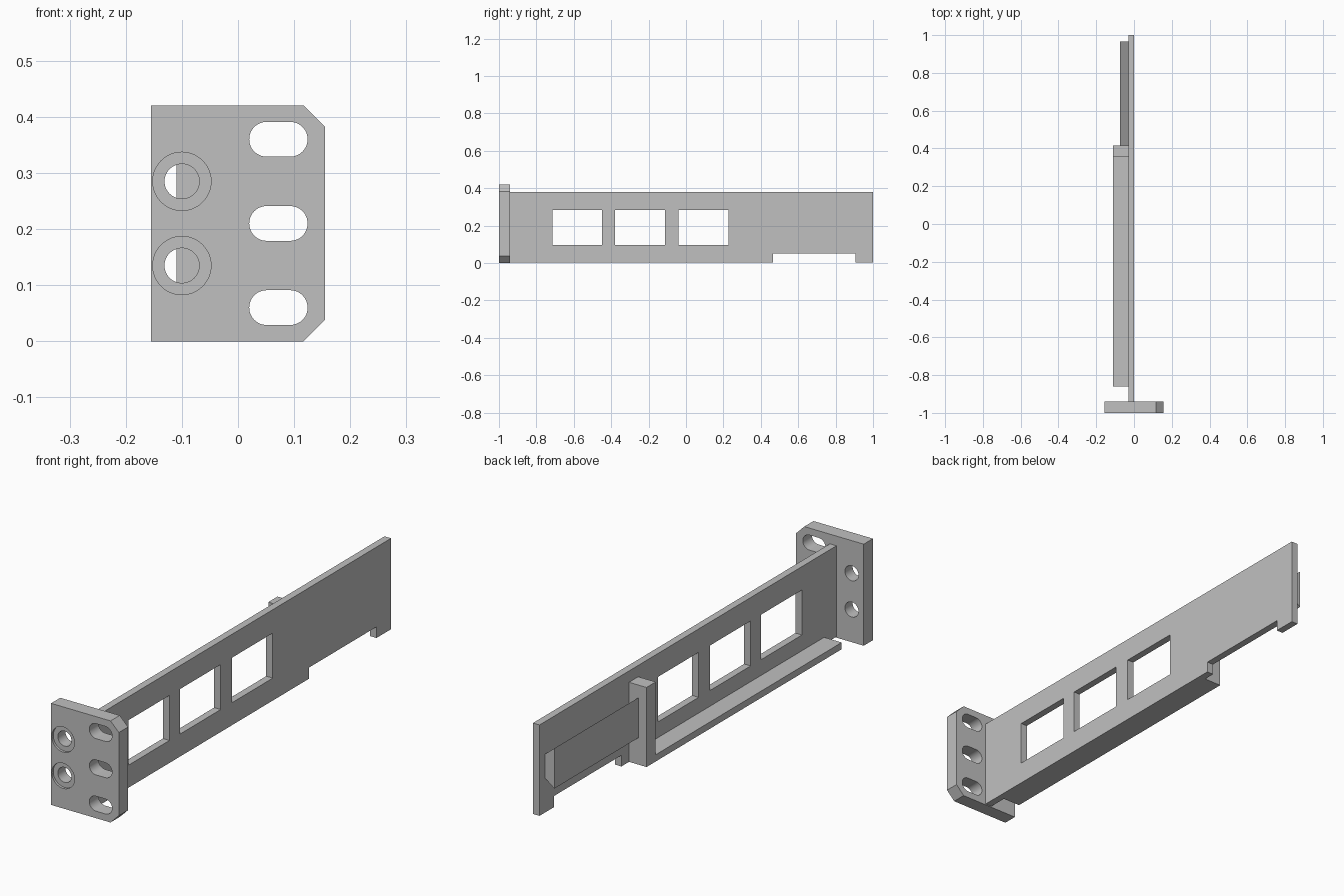
import bpy, bmesh, math
from mathutils import Vector

cube = bpy.data.objects.get("Cube")
if cube:
    bpy.data.objects.remove(cube, do_unlink=True)

grey = bpy.data.materials.new("plain grey")
grey.use_nodes = True
COLOUR = (0.53, 0.53, 0.53, 1)
grey.diffuse_color = COLOUR
grey.node_tree.nodes["Principled BSDF"].inputs["Base Color"].default_value = COLOUR

# Map a profile point (a, b) and a depth d to space, by extrusion axis
PLACE = {"x": lambda a, b, d: (d, a, b), "y": lambda a, b, d: (a, d, b)}


def prism(name, profile, axis, start, end):
    """Extrude a flat profile along an axis."""
    bm = bmesh.new()
    face = bm.faces.new([bm.verts.new(PLACE[axis](a, b, start)) for a, b in profile])
    new = bmesh.ops.extrude_face_region(bm, geom=[face])["geom"]
    shift = Vector(PLACE[axis](0, 0, end - start))
    bmesh.ops.translate(bm, vec=shift, verts=[v for v in new if isinstance(v, bmesh.types.BMVert)])
    bmesh.ops.recalc_face_normals(bm, faces=bm.faces)
    mesh = bpy.data.meshes.new(name)
    bm.to_mesh(mesh)
    bm.free()
    mesh.materials.append(grey)
    obj = bpy.data.objects.new(name, mesh)
    bpy.context.collection.objects.link(obj)
    return obj


def rect(a0, a1, b0, b1):
    return [(a0, b0), (a1, b0), (a1, b1), (a0, b1)]


def capsule(a, b, radius, half=0.0, steps=24):
    """Circle, or a slot when half is above zero."""
    pts = []
    for side, turn in ((1, -math.pi / 2), (-1, math.pi / 2)):
        for i in range(steps + (1 if half else 0)):
            t = turn + math.pi * i / steps
            pts.append((a + side * half + radius * math.cos(t), b + radius * math.sin(t)))
    return pts


def cut(target, cutter):
    cutter.hide_render = True
    mod = target.modifiers.new("cut", "BOOLEAN")
    mod.operation = "DIFFERENCE"
    mod.solver = "EXACT"
    mod.object = cutter
    bpy.context.view_layer.objects.active = target
    bpy.ops.object.modifier_apply(modifier=mod.name)
    bpy.data.objects.remove(cutter, do_unlink=True)


# Front flange with two clipped corners
W, H, C = 0.155, 0.42, 0.038
flange = prism("front_flange", [(-W, 0), (W - C, 0), (W, C), (W, H - C), (W - C, H), (-W, H)],
               "y", -1, -0.94)
for z in (0.06, 0.21, 0.36):
    cut(flange, prism("slot_cutter", capsule(0.072, z, 0.031, 0.021), "y", -1.1, -0.8))
for z in (0.135, 0.285):
    cut(flange, prism("counterbore_cutter", capsule(-0.1, z, 0.052), "y", -1.1, -0.99))
    cut(flange, prism("hole_cutter", capsule(-0.1, z, 0.031), "y", -1.1, -0.8))

# Long side wall with a lower notch and three windows
BASE, FACE = 0.004, -0.03
wall = prism("side_wall", [(-0.94, BASE), (0.465, BASE), (0.465, 0.05), (0.905, 0.05),
                           (0.905, BASE), (1, BASE), (1, 0.38), (-0.94, 0.38)], "x", FACE, 0)
for y in (-0.715, -0.38, -0.04):
    cut(wall, prism("window_cutter", rect(y, y + 0.267, 0.097, 0.283), "x", -0.2, 0.2))

# Bottom ledge and its end post
prism("bottom_ledge", rect(-0.86, 0.355, BASE, 0.032), "x", -0.11, FACE)
prism("end_post", rect(0.355, 0.415, BASE, 0.333), "x", -0.11, FACE)

# Dovetail rail, wider on its outer side
prism("dovetail_rail", [(FACE, 0.148), (FACE, 0.246), (-0.073, 0.281), (-0.073, 0.115)],
      "y", 0.415, 0.965)

# Smooth the hole walls, keep the edges crisp
bpy.ops.object.select_all(action="DESELECT")
flange.select_set(True)
bpy.context.view_layer.objects.active = flange
bpy.ops.object.shade_smooth_by_angle(angle=math.radians(30))
